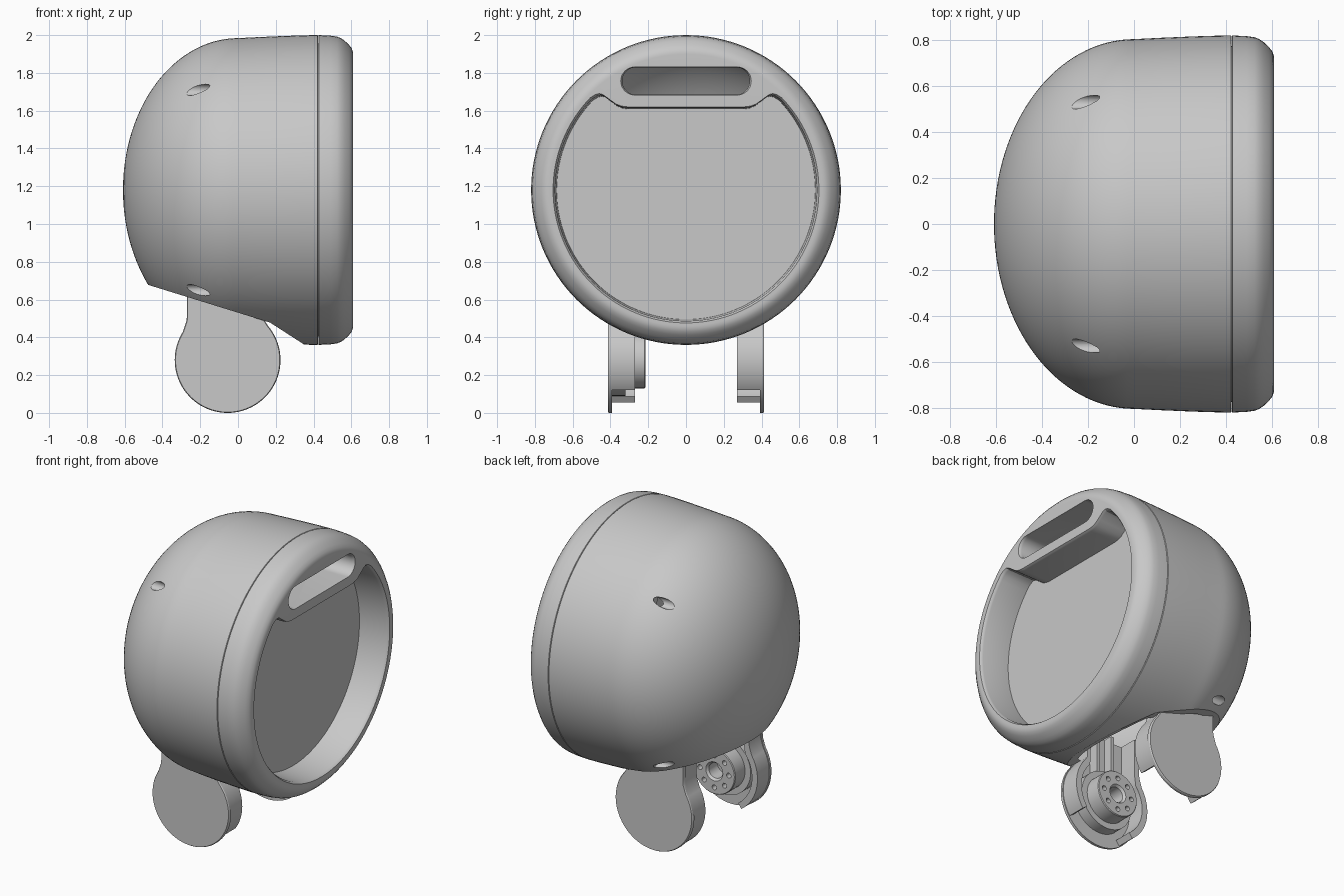
import bpy, bmesh, math

if "Cube" in bpy.data.objects:
    bpy.data.objects.remove(bpy.data.objects["Cube"], do_unlink=True)

CZ = 1.18            # height of the shell's axis
EAR = (-0.055, 0.28)  # centre of the ear discs in x, z

grey = bpy.data.materials.new("plain_grey")
grey.use_nodes = True
grey.diffuse_color = (0.58, 0.58, 0.58, 1)
grey.node_tree.nodes["Principled BSDF"].inputs["Base Color"].default_value = (0.58, 0.58, 0.58, 1)


def finish(name, bm):
    bmesh.ops.recalc_face_normals(bm, faces=bm.faces)
    mesh = bpy.data.meshes.new(name)
    bm.to_mesh(mesh)
    bm.free()
    mesh.materials.append(grey)
    obj = bpy.data.objects.new(name, mesh)
    bpy.context.collection.objects.link(obj)
    return obj


def revolve(name, profile, steps=128):
    """Spin (x, radius) points round the shell's axis."""
    bm = bmesh.new()
    vs = [bm.verts.new((x, 0, r)) for x, r in profile]
    es = [bm.edges.new(p) for p in zip(vs, vs[1:])]
    bmesh.ops.spin(bm, geom=vs + es, cent=(0, 0, 0), axis=(1, 0, 0),
                   angle=math.tau, steps=steps, use_duplicate=False)
    bmesh.ops.remove_doubles(bm, verts=bm.verts, dist=0.0005)
    bmesh.ops.translate(bm, verts=bm.verts, vec=(0, 0, CZ))
    return finish(name, bm)


def loft(name, outline, sections, axis, centre=(0, 0)):
    """Extrude a 2D outline along x or y through (position, scale) sections."""
    bm = bmesh.new()
    rings = []
    for pos, k in sections:
        ring = []
        for a, b in outline:
            a, b = centre[0] + (a - centre[0]) * k, centre[1] + (b - centre[1]) * k
            ring.append(bm.verts.new((pos, a, b) if axis == "x" else (a, pos, b)))
        rings.append(ring)
    n = len(outline)
    for p, q in zip(rings, rings[1:]):
        for i in range(n):
            bm.faces.new((p[i], p[(i + 1) % n], q[(i + 1) % n], q[i]))
    bm.faces.new(rings[0])
    bm.faces.new(rings[-1])
    return finish(name, bm)


def arc(cx, cy, r, a0, a1, n):
    return [(cx + r * math.cos(math.radians(a0 + (a1 - a0) * i / n)),
             cy + r * math.sin(math.radians(a0 + (a1 - a0) * i / n))) for i in range(n + 1)]


def circle(cx, cy, r, n=48):
    return arc(cx, cy, r, 0, 360, n)[:-1]


def select(obj):
    bpy.ops.object.select_all(action="DESELECT")
    bpy.context.view_layer.objects.active = obj
    obj.select_set(True)


def cut(obj, cutter):
    mod = obj.modifiers.new("cut", "BOOLEAN")
    mod.operation, mod.solver, mod.object = "DIFFERENCE", "EXACT", cutter
    select(obj)
    bpy.ops.object.modifier_apply(modifier=mod.name)
    bpy.data.objects.remove(cutter, do_unlink=True)


def smooth(obj, angle=30):
    select(obj)
    bpy.ops.object.shade_smooth_by_angle(angle=math.radians(angle))


# Dome shell: hollow half ellipsoid that widens gently to the seam
def dome_curve(length, radius, n):
    return [(-length * math.cos(t), radius * math.sin(t))
            for t in (math.pi / 2 * i / n for i in range(n + 1))]


outer = dome_curve(0.609, 0.804, 32) + [(0.12, 0.81), (0.26, 0.816), (0.36, 0.819), (0.421, 0.82), (0.423, 0.818)]
inner = dome_curve(0.57, 0.764, 24) + [(0.423, 0.778)]
dome = revolve("dome_shell", outer + inner[::-1])

# Slanted opening under the dome
cut(dome, loft("under_cutter", [(-0.8, 0.778), (0.17, 0.478), (0.35, 0.362), (0.35, -0.5), (-0.8, -0.5)],
               [(-1, 1), (1, 1)], "y"))

# Screw holes along the shell's axis, with posts behind them
for sy in (-1, 1):
    for sz in (-1, 1):
        y, z = 0.53 * sy, CZ + 0.53 * sz
        cut(dome, loft("hole_cutter", circle(y, z, 0.03, 24), [(-0.7, 1), (-0.13, 1)], "x"))
        smooth(loft("screw_post", circle(y, z, 0.03, 24), [(-0.145, 1), (0.36, 1)], "x"))
smooth(dome)

# Front rim with recessed screen floor
rim = revolve("front_rim", [(0.36, 0), (0.36, 0.775), (0.426, 0.775), (0.426, 0.818), (0.428, 0.82),
                            (0.49, 0.817), (0.525, 0.812), (0.545, 0.804), (0.565, 0.79), (0.588, 0.768),
                            (0.602, 0.75), (0.608, 0.733), (0.609, 0.72), (0.609, 0)])
side = [(0.478, 1.682), (0.457, 1.688), (0.437, 1.682), (0.40, 1.655), (0.37, 1.633), (0.34, 1.622), (0.31, 1.618)]
pocket = arc(0, CZ, 0.7, -224, 44, 96) + side + [(-y, z) for y, z in side[::-1]]
cut(rim, loft("pocket_cutter", pocket, [(0.403, 0.978), (0.59, 0.99), (0.6, 0.996), (0.618, 1.015)],
              "x", (0, 1.15)))

# Slot above the screen
slot = arc(0.27, 1.757, 0.074, -90, 90, 16) + arc(-0.27, 1.757, 0.074, 90, 270, 16)
cut(rim, loft("slot_cutter", slot, [(0.2, 0.98), (0.59, 0.98), (0.6, 0.99), (0.618, 1.02)], "x", (0, 1.757)))
smooth(rim)

# Ears: outer plate plus a side wall on each edge, open at the bottom
TOP = 0.74
plate = ([(0.14, TOP), (0.14, 0.49)] + arc(*EAR, 0.28, 40, -212, 72)
         + [(-0.283, 0.456), (-0.272, 0.49), (-0.27, 0.53), (-0.27, TOP)])
front_wall = ([(0.135, TOP), (0.135, 0.487)] + arc(*EAR, 0.275, 40, -35, 28)
              + arc(*EAR, 0.235, -35, 44, 28) + [(0.10, TOP)])
back_wall = ([(-0.265, TOP), (-0.265, 0.53), (-0.268, 0.49), (-0.278, 0.456)] + arc(*EAR, 0.275, 148, 235, 28)
             + arc(*EAR, 0.235, 235, 142, 28) + [(-0.23, 0.50), (-0.23, TOP)])
for label, s in (("right", -1), ("left", 1)):
    smooth(loft(label + "_ear_plate", plate, [(s * 0.392, 1), (s * 0.407, 1), (s * 0.414, 0.985)], "y", EAR))
    smooth(loft(label + "_ear_front_wall", front_wall, [(s * 0.27, 1), (s * 0.395, 1)], "y"))
    smooth(loft(label + "_ear_back_wall", back_wall, [(s * 0.27, 1), (s * 0.395, 1)], "y"))

# Pivot hub on one ear: flange, drum, centre bore and a ring of bolt holes
smooth(loft("hub_flange", circle(*EAR, 0.19), [(-0.395, 1), (-0.32, 1)], "y"))
hub = loft("pivot_hub", circle(*EAR, 0.15), [(-0.35, 1), (-0.22, 1), (-0.215, 0.97)], "y", EAR)
cut(hub, loft("bore_cutter", circle(*EAR, 0.05, 32), [(-0.32, 1), (-0.23, 1), (-0.205, 1.4)], "y", EAR))
for x, z in circle(*EAR, 0.105, 8):
    cut(hub, loft("bolt_cutter", circle(x, z, 0.016, 16), [(-0.30, 1), (-0.2, 1)], "y"))
smooth(hub)

# Slim brackets joining the hub ear to the shell
for x in (-0.11, 0.0):
    loft("hub_bracket", [(x - 0.012, 0.40), (x + 0.012, 0.40), (x + 0.012, TOP), (x - 0.012, TOP)],
         [(-0.395, 1), (-0.33, 1)], "y")
